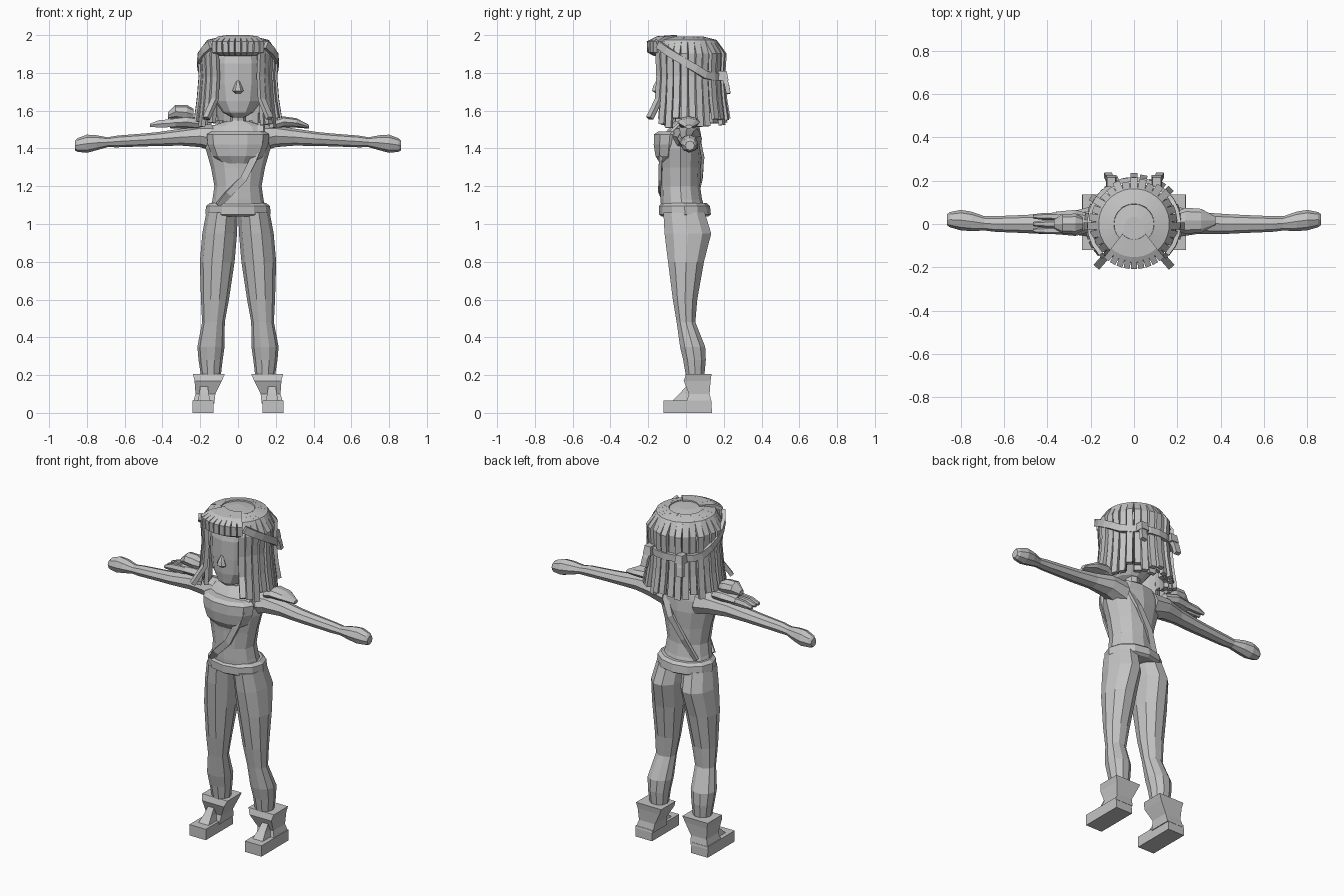
import bpy, bmesh, math, random
from mathutils import Vector

random.seed(4)
grey = bpy.data.materials.new("plain_grey")
grey.diffuse_color = (0.55, 0.55, 0.55, 1)


def loft(name, rings, sides=8, phase=0.0):
    """Skin capped rings; each ring is (centre, half axis u, half axis v)."""
    bm = bmesh.new()
    loops = []
    for c, u, v in rings:
        loop = []
        for i in range(sides):
            a = phase + 2 * math.pi * i / sides
            loop.append(bm.verts.new(Vector(c) + Vector(u) * math.cos(a) + Vector(v) * math.sin(a)))
        loops.append(loop)
    for a, b in zip(loops, loops[1:]):
        for i in range(sides):
            j = (i + 1) % sides
            bm.faces.new((a[i], a[j], b[j], b[i]))
    bm.faces.new(loops[0])
    bm.faces.new(loops[-1])
    bmesh.ops.recalc_face_normals(bm, faces=bm.faces)
    me = bpy.data.meshes.new(name)
    bm.to_mesh(me)
    bm.free()
    me.materials.append(grey)
    ob = bpy.data.objects.new(name, me)
    bpy.context.collection.objects.link(ob)
    return ob


def upright(name, rows, sides=8, s=1):
    """Rows of z, centre x, centre y, half x, half y."""
    return loft(name, [((s * x, y, z), (rx, 0, 0), (0, ry, 0)) for z, x, y, rx, ry in rows], sides)


def sideways(name, rows, sides=8, s=1):
    """Rows of x, centre y, centre z, half y, half z."""
    return loft(name, [((s * x, y, z), (0, ry, 0), (0, 0, rz)) for x, y, z, ry, rz in rows], sides)


def boxy(name, rows, s=1):
    """Stacked rectangles: z, x min, x max, y min, y max."""
    k = math.sqrt(0.5)
    return loft(name, [((s * (a + b) / 2, (c + d) / 2, z), ((b - a) * k, 0, 0), (0, (d - c) * k, 0))
                       for z, a, b, c, d in rows], 4, math.pi / 4)


def strip(name, pts, w, t, across):
    """Rectangular strip along points; across is a vector or a function of the point."""
    pts = [Vector(p) for p in pts]
    rings = []
    for i, p in enumerate(pts):
        d = (pts[min(i + 1, len(pts) - 1)] - pts[max(i - 1, 0)]).normalized()
        u = Vector(across(p) if callable(across) else across)
        u = (u - d * u.dot(d)).normalized()
        rings.append((p, u * w * 1.414, d.cross(u) * t * 1.414))
    return loft(name, rings, 4, math.pi / 4)


# Torso, neck, belt
upright("torso", [(1.05, 0, -.01, .155, .12), (1.13, 0, -.025, .135, .11), (1.2, 0, -.03, .125, .105),
                  (1.3, 0, -.03, .143, .108), (1.4, 0, -.03, .172, .115), (1.47, 0, -.02, .18, .10),
                  (1.52, 0, -.005, .14, .075), (1.545, 0, -.01, .06, .05)], 12)
upright("neck", [(1.5, 0, -.01, .055, .055), (1.55, 0, -.015, .042, .042), (1.66, 0, -.02, .045, .045)])
upright("belt", [(1.04, 0, -.005, .158, .122), (1.05, 0, -.005, .172, .137), (1.095, 0, -.008, .17, .135),
                 (1.11, 0, -.01, .15, .12)], 12)
# Bust panel across the chest
upright("chest_panel", [(1.32, 0, -.09, .09, .05), (1.36, 0, -.095, .135, .07), (1.42, 0, -.09, .16, .085),
                        (1.475, 0, -.085, .165, .088), (1.49, 0, -.075, .14, .075)], 10)
# Strap slung diagonally around the body
strip("body_strap", [(-.1, -.105, 1.1), (-.05, -.135, 1.16), (.03, -.138, 1.24), (.08, -.135, 1.34),
                     (.12, -.125, 1.44), (.12, -.04, 1.525), (.10, .06, 1.47), (.04, .088, 1.36),
                     (-.04, .08, 1.24), (-.1, .05, 1.12)], .018, .008, (1, 0, .3))

for s, side in ((1, "left"), (-1, "right")):
    # Arm with mitten hand
    sideways(side + "_arm", [(.1, 0, 1.45, .085, .075), (.2, .01, 1.465, .07, .058), (.3, .005, 1.46, .05, .045),
                             (.42, 0, 1.45, .046, .037), (.5, 0, 1.445, .042, .034), (.64, 0, 1.437, .036, .031),
                             (.69, .003, 1.433, .033, .026), (.75, .012, 1.43, .045, .04),
                             (.80, .018, 1.425, .047, .048), (.85, .02, 1.418, .035, .036),
                             (.863, .02, 1.415, .025, .025)], 8, s)
    # Leg
    upright(side + "_leg", [(1.06, .085, -.01, .083, .115), (.95, .097, .01, .092, .13), (.8, .11, 0, .092, .10),
                            (.6, .122, -.005, .074, .068), (.48, .13, 0, .06, .052), (.35, .143, .035, .072, .07),
                            (.28, .145, .045, .064, .063), (.15, .143, .05, .046, .045)], 10, s)
    # Boot: flared cuff, flat sole, sloping tongue
    boxy(side + "_boot_cuff", [(.05, .125, .24, -.0, .137), (.1, .12, .225, .015, .125),
                               (.17, .085, .23, -.012, .13), (.205, .07, .238, 0, .135)], s)
    boxy(side + "_boot_sole", [(0, .13, .24, -.12, .137), (.065, .13, .24, -.12, .135)], s)
    boxy(side + "_boot_tongue", [(.06, .145, .215, -.075, .04), (.10, .155, .205, -.035, .04),
                                 (.14, .16, .2, 0, .04)], s)

# Shoulder pad, and the perched bundle on the other shoulder
sideways("shoulder_pad", [(.19, .01, 1.525, .045, .03), (.24, .015, 1.54, .06, .03), (.31, .015, 1.535, .055, .025),
                          (.375, .015, 1.515, .02, .01)], 8)
sideways("perch_body", [(.2, .005, 1.53, .04, .03), (.27, .005, 1.54, .06, .035), (.36, .005, 1.535, .052, .028)],
         8, -1)
for y in (-.03, .0, .035):
    sideways("perch_finger", [(.33, y, 1.535, .018, .025), (.42, y, 1.53, .016, .022), (.465, y, 1.523, .01, .01)],
             6, -1)
sideways("perch_head", [(.235, 0, 1.58, .03, .03), (.27, 0, 1.59, .048, .04), (.33, 0, 1.595, .045, .036),
                        (.37, 0, 1.575, .02, .018)], 8, -1)

# Head and nose
upright("head", [(1.565, 0, -.07, .035, .045), (1.59, 0, -.055, .08, .085), (1.65, 0, -.035, .125, .115),
                 (1.74, 0, -.02, .142, .135), (1.85, 0, -.015, .145, .142), (1.93, 0, -.015, .125, .125),
                 (1.965, 0, -.01, .07, .07)], 12)
upright("nose", [(1.69, 0, -.145, .015, .014), (1.705, 0, -.158, .03, .025), (1.73, 0, -.158, .02, .018),
                 (1.76, 0, -.15, .007, .008)], 6)

# Crown of the hair
upright("hair_crown", [(1.915, 0, -.005, .175, .175), (1.955, 0, -.015, .16, .165), (1.983, 0, -.025, .11, .13),
                       (1.993, 0, -.035, .05, .07)], 14)


def polar(deg, r, z):
    a = math.radians(deg)
    return (r * math.sin(a), -r * math.cos(a), z)


def lock(name, deg, rows, w=.017, t=.012):
    a = math.radians(deg)
    strip(name, [polar(deg, r, z) for r, z in rows], w, t, (math.cos(a), math.sin(a), 0))


# Outer locks hang round the sides and back, leaving the face open
for i in range(25):
    deg = 41 + i * 278 / 24
    j = random.uniform(-.012, .012)
    front = i in (0, 24)
    end = 1.56 if front else 1.53 + random.uniform(-.025, .035)
    tip = .255 if front else .215 + j
    lock("outer_lock", deg, [(.09, 1.98), (.155, 1.965), (.195 + j, 1.9), (.188 + j, 1.78),
                             (.198 + j, 1.66), (tip, end)])
# Inner locks close the gaps
for i in range(20):
    deg = 52 + i * 256 / 19
    lock("inner_lock", deg, [(.15, 1.93), (.165, 1.8), (.168, 1.68), (.175, 1.55 + random.uniform(-.03, .04))], .02)
# Short fringe rolled over the forehead
for i in range(9):
    deg = -38 + i * 76 / 8
    lock("fringe_lock", deg, [(.07, 1.988), (.15, 1.982), (.198, 1.96), (.195, 1.915), (.165, 1.9)], .014, .012)

# Tie-back band slanting from temples to the nape, with knots and tails
band = []
for deg in range(45, 316, 15):
    f = 1 - abs(deg - 180) / 135
    band.append(polar(deg, .207, 1.95 - .17 * min(1, f * 1.7)))
strip("hair_band", band, .02, .01, (0, 0, 1))
for s in (1, -1):
    boxy("band_knot", [(1.76, .08, .13, .17, .225), (1.81, .085, .125, .17, .215)], s)
    strip("band_tail", [(s * .10, .195, 1.79), (s * .115, .215, 1.74), (s * .12, .225, 1.69)], .018, .012, (1, 0, 0))
